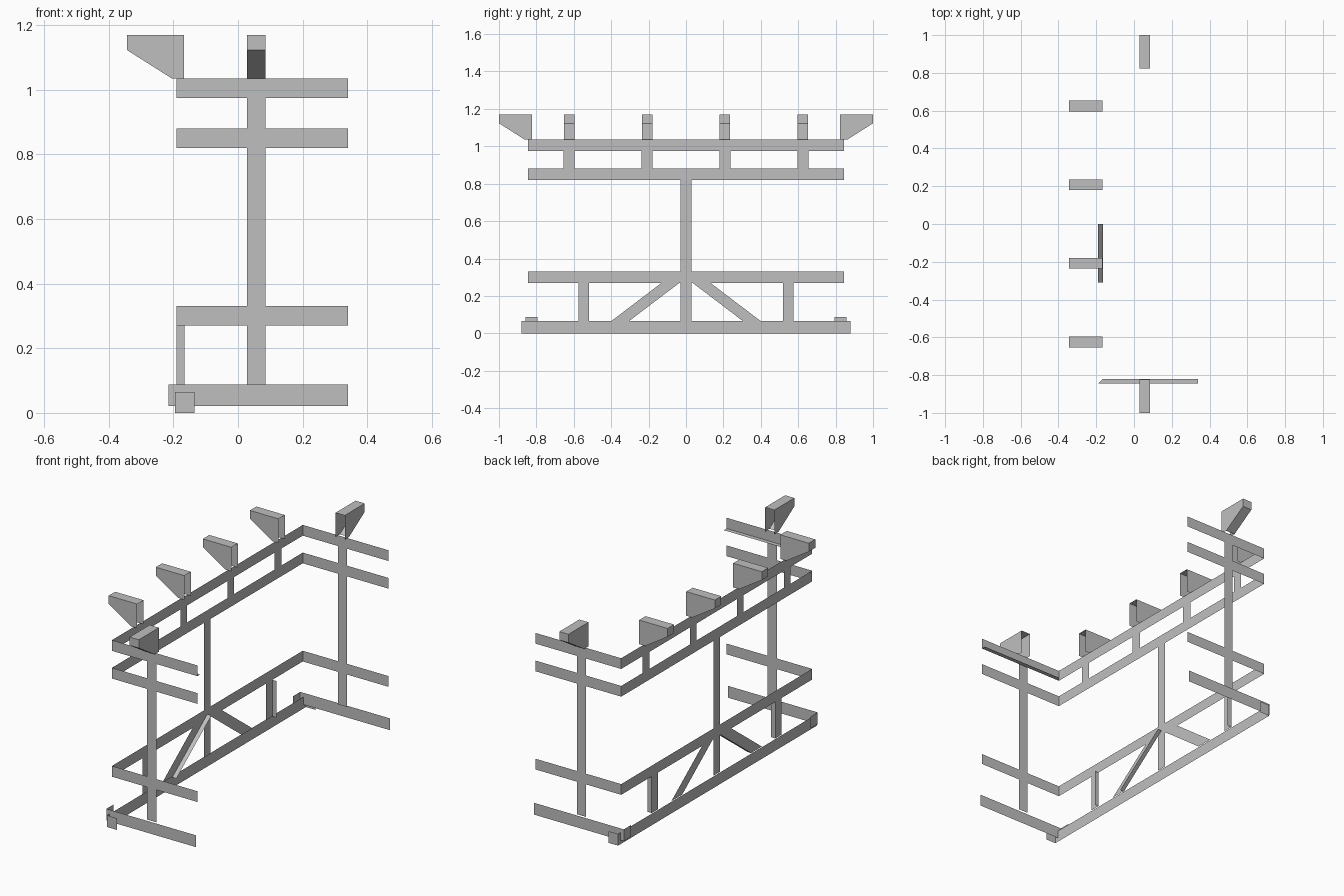
import bpy
from mathutils import Vector

cube = bpy.data.objects.get("Cube")
if cube:
    bpy.data.objects.remove(cube, do_unlink=True)

grey = bpy.data.materials.new("plain_grey")
grey.use_nodes = True
COL = (0.52, 0.52, 0.52, 1)
grey.diffuse_color = COL
grey.node_tree.nodes["Principled BSDF"].inputs["Base Color"].default_value = COL

WALL = -0.19    # x of the long sheet-metal side
END = 0.845     # y of the two end frames
TIP = 0.34      # free end of the arms
LIP = 0.025     # flange depth
HALF = 0.03     # half of a bar width


def sheet(name, verts, faces):
    mesh = bpy.data.meshes.new(name)
    mesh.from_pydata([tuple(v) for v in verts], [], faces)
    mesh.materials.append(grey)
    obj = bpy.data.objects.new(name, mesh)
    bpy.context.collection.objects.link(obj)
    return obj


def strip(name, path, z0, z1):
    """Upright ribbon following a plan path."""
    verts = [(x, y, z) for x, y in path for z in (z0, z1)]
    faces = [(2 * i, 2 * i + 2, 2 * i + 3, 2 * i + 1) for i in range(len(path) - 1)]
    return sheet(name, verts, faces)


def bracket(name, origin, out):
    """Tapered hollow bracket, open at its inner end."""
    out = Vector(out)
    side = Vector((-out.y, out.x, 0)) * HALF * 0.95
    profile = [(0, 1.035), (0, 1.17), (0.177, 1.17), (0.177, 1.123), (0.038, 1.035)]
    n = len(profile)
    verts = [Vector((*origin, z)) + out * d + side * s
             for s in (-1, 1) for d, z in profile]
    faces = [tuple(range(n)), tuple(reversed(range(n, 2 * n)))]
    faces += [(i + 1, i, i + n, i + n + 1) for i in range(1, n - 1)]
    return sheet(name, verts, faces)


# Wrap-around rails
u_path = [(TIP, -END), (WALL, -END), (WALL, END), (TIP, END)]
for name, z in (("top_rail", 0.975), ("upper_rail", 0.82), ("middle_rail", 0.27)):
    strip(name, u_path, z, z + 0.06)

# Ledge under the front arm of the top rail
sheet("top_rail_ledge",
      [(WALL, -END, 0.975), (TIP, -END, 0.975),
       (TIP, -END + LIP, 0.975), (WALL + LIP, -END + LIP, 0.975)], [(0, 1, 2, 3)])

# Base rail with folded ends
strip("base_rail", [(-0.135, -0.88), (-0.195, -0.88), (-0.195, 0.88), (-0.135, 0.88)], 0, 0.065)

# End frames: base arm with hooked tab, post and bracket
for label, s in (("front", -1), ("back", 1)):
    strip(label + "_base_arm",
          [(TIP, s * 0.858), (-0.215, s * 0.858), (-0.215, s * 0.795)], 0.022, 0.088)
    strip(label + "_post", [(0.028, s * END), (0.085, s * END)], 0.088, 1.035)
    bracket(label + "_bracket", (0.057, s * 0.823), (0, s, 0))

# Side uprights and brackets
for i, y in enumerate((-0.625, -0.208, 0.208, 0.625)):
    strip(f"short_upright_{i}", [(WALL, y - HALF), (WALL, y + HALF)], 0.88, 0.975)
    bracket(f"side_bracket_{i}", (-0.167, y), (-1, 0, 0))

# Centre post
strip("centre_post_upper", [(WALL, -HALF), (WALL, HALF)], 0.33, 0.82)
strip("centre_post_lower", [(WALL, -HALF), (WALL, HALF)], 0.065, 0.27)

# Lower uprights with a flange
for label, y in (("front", -0.547), ("back", 0.547)):
    strip(label + "_lower_upright",
          [(WALL, y - 0.028), (WALL, y + 0.028), (WALL + LIP, y + 0.028)], 0.065, 0.27)

# Diagonal braces
for label, s in (("front", -1), ("back", 1)):
    sheet(label + "_brace",
          [(WALL, s * 0.4, 0.065), (WALL, s * 0.305, 0.065),
           (WALL, s * 0.035, 0.27), (WALL, s * 0.13, 0.27)], [(0, 1, 2, 3)])
sheet("front_brace_flange",
      [(WALL, -0.31, 0.062), (WALL + LIP, -0.31, 0.062),
       (WALL + LIP, 0, 0.297), (WALL, 0, 0.297)], [(0, 1, 2, 3)])
